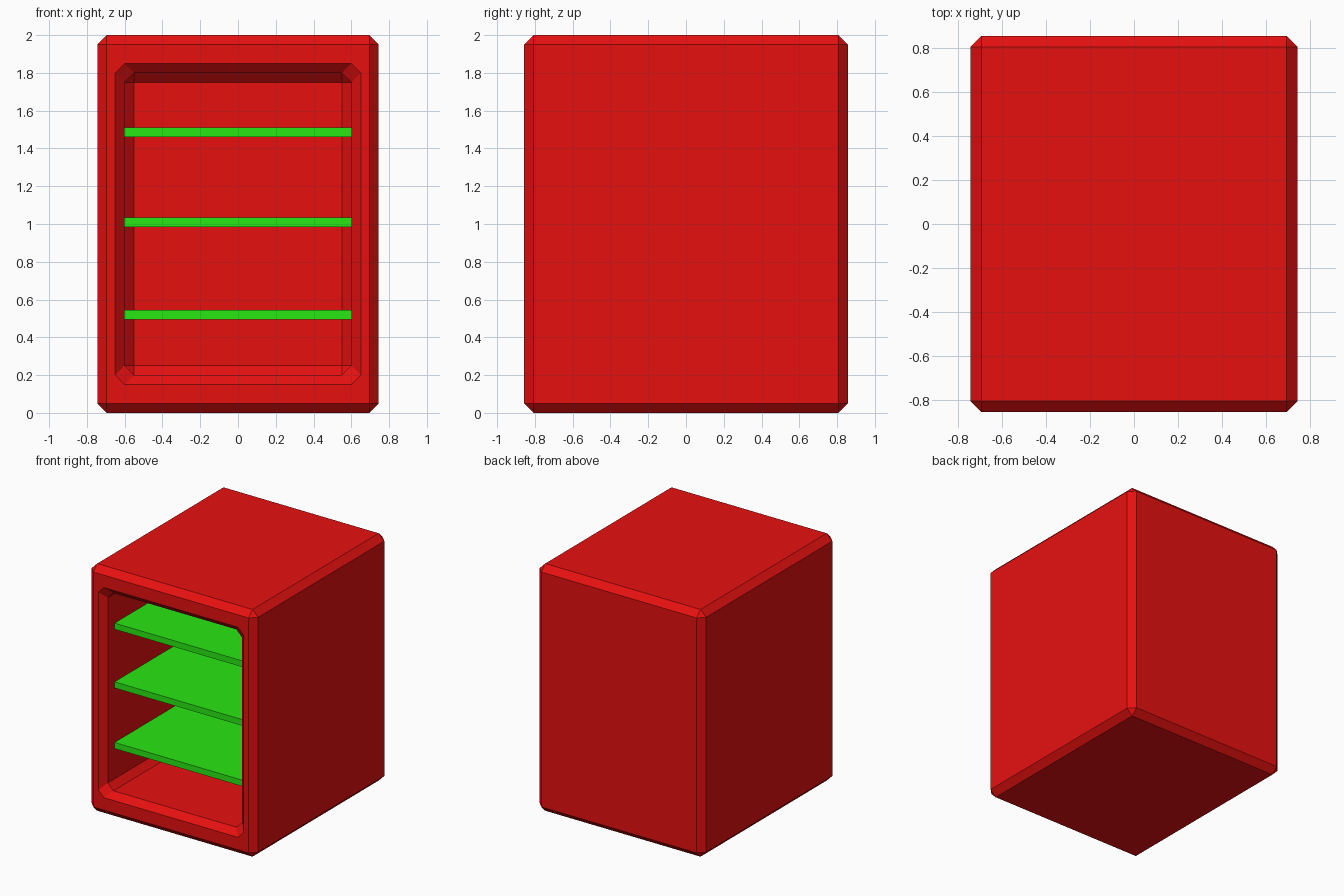
import bpy
import bmesh
from mathutils import Matrix

default = bpy.data.objects.get("Cube")
if default:
    bpy.data.objects.remove(default, do_unlink=True)

HX, HY, HZ = 0.745, 0.857, 1.0   # half sizes of the cabinet
C = 0.05                         # chamfer width
BACK = 0.72                      # depth of the cavity's back wall


def make_material(name, rgb):
    mat = bpy.data.materials.new(name)
    mat.use_nodes = True
    color = (*rgb, 1.0)
    mat.diffuse_color = color
    mat.node_tree.nodes["Principled BSDF"].inputs["Base Color"].default_value = color
    return mat


def make_object(name, bm, mat):
    bmesh.ops.recalc_face_normals(bm, faces=bm.faces)
    mesh = bpy.data.meshes.new(name)
    bm.to_mesh(mesh)
    bm.free()
    mesh.materials.append(mat)
    obj = bpy.data.objects.new(name, mesh)
    bpy.context.collection.objects.link(obj)
    return obj


def box(size, center):
    bm = bmesh.new()
    bmesh.ops.create_cube(bm, size=1,
                          matrix=Matrix.Translation(center) @ Matrix.Diagonal((*size, 1)))
    return bm


def ring(bm, hx, hz, cut, y):
    """Eight corner points of a rectangle with cut corners (paired when cut is 0)."""
    verts = []
    for sx, sz in ((1, 1), (-1, 1), (-1, -1), (1, -1)):
        pair = [(sx * hx, sz * (hz - cut)), (sx * (hx - cut), sz * hz)]
        if sx != sz:
            pair.reverse()
        if cut:
            verts += [bm.verts.new((x, y, HZ + z)) for x, z in pair]
        else:
            verts += [bm.verts.new((pair[0][0], y, HZ + pair[0][1]))] * 2
    return verts


def bridge(bm, a, b):
    for i in range(8):
        j = (i + 1) % 8
        corners = list(dict.fromkeys((a[i], a[j], b[j], b[i])))
        if len(corners) > 2:
            bm.faces.new(corners)


red = make_material("cabinet red", (0.8, 0.005, 0.005))
green = make_material("shelf green", (0.022, 0.8, 0.007))

# Chamfered cabinet shell, with its front face opened
bm = box((2 * HX, 2 * HY, 2 * HZ), (0, 0, HZ))
bmesh.ops.bevel(bm, geom=bm.edges[:], offset=C, segments=1, profile=0.5, affect='EDGES')
bm.normal_update()
front = min(bm.faces, key=lambda f: f.calc_center_median().y)
bmesh.ops.delete(bm, geom=[front], context='FACES_ONLY')

# Front frame, flared opening, cavity walls and chamfered back
rings = [
    ring(bm, HX - C, HZ - C, 0, -HY),
    ring(bm, 0.65, 0.85, C, -HY),
    ring(bm, 0.60, 0.80, C, -HY + C),
    ring(bm, 0.60, 0.80, C, BACK - C),
    ring(bm, 0.55, 0.75, 0, BACK),
]
for a, b in zip(rings, rings[1:]):
    bridge(bm, a, b)
bm.faces.new(rings[-1][::2])
bmesh.ops.remove_doubles(bm, verts=bm.verts, dist=0.0005)
make_object("cabinet", bm, red)

# Shelves
for name, z in (("lower", 0.52), ("middle", 1.01), ("upper", 1.485)):
    make_object(name + "_shelf", box((1.2, 1.43, 0.05), (0, -0.005, z)), green)
